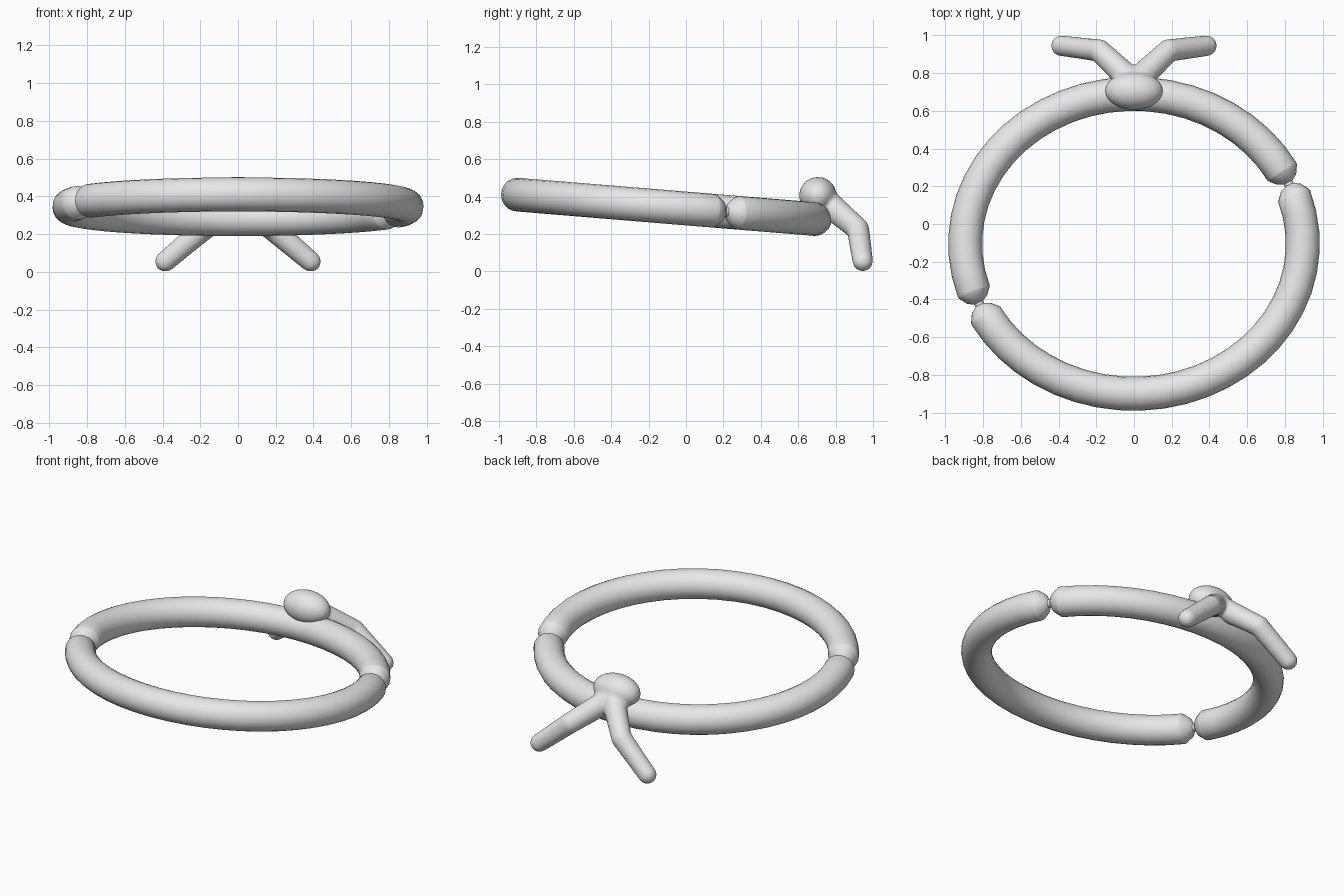
import bpy, bmesh, math
from mathutils import Vector

if "Cube" in bpy.data.objects:
    bpy.data.objects.remove(bpy.data.objects["Cube"])

grey = bpy.data.materials.new("plain grey")
grey.diffuse_color = (0.8, 0.8, 0.8, 1)
grey.use_nodes = True
grey.node_tree.nodes["Principled BSDF"].inputs["Base Color"].default_value = grey.diffuse_color


def tube(name, path, radii, sides=20, closed=False):
    """Loft circular rings along a path, using a fixed up direction."""
    bm = bmesh.new()
    n = len(path)
    rings = []
    for i, (p, r) in enumerate(zip(path, radii)):
        a = path[(i - 1) % n] if closed else path[max(i - 1, 0)]
        b = path[(i + 1) % n] if closed else path[min(i + 1, n - 1)]
        d = (p - a).normalized() + (b - p).normalized()
        d.normalize()
        side = d.cross(Vector((0, 0, 1))).normalized()
        up = side.cross(d)
        rings.append([bm.verts.new(p + r * (side * math.cos(t) + up * math.sin(t)))
                      for t in (2 * math.pi * k / sides for k in range(sides))])
    for i in range(n if closed else n - 1):
        r0, r1 = rings[i], rings[(i + 1) % n]
        for k in range(sides):
            j = (k + 1) % sides
            bm.faces.new((r0[k], r0[j], r1[j], r1[k]))
    if not closed:
        bm.faces.new(rings[0])
        bm.faces.new(rings[-1])
    bmesh.ops.recalc_face_normals(bm, faces=bm.faces)
    me = bpy.data.meshes.new(name)
    bm.to_mesh(me)
    bm.free()
    ob = bpy.data.objects.new(name, me)
    bpy.context.collection.objects.link(ob)
    me.materials.append(grey)
    return ob


def smooth(ob, angle=40):
    bpy.ops.object.select_all(action='DESELECT')
    ob.select_set(True)
    bpy.context.view_layer.objects.active = ob
    bpy.ops.object.shade_smooth_by_angle(angle=math.radians(angle))


# Tilted oval band, pinched at two opposite points
PINCH = 23.6
profile = [(-5.2, .09), (-4.6, .087), (-1.8, .058), (-0.5, .025),
           (0.5, .025), (1.8, .058), (4.6, .087), (5.2, .09)]
path, radii = [], []
for half in (0, 180):
    stations = profile + [(5.2 + 169.6 * k / 24, .09) for k in range(1, 24)]
    for off, r in stations:
        t = math.radians(PINCH + half + off)
        y = -0.105 + 0.795 * math.sin(t)
        path.append(Vector((0.895 * math.cos(t), y, 0.345 - 0.082 * (y + 0.105))))
        radii.append(r)
smooth(tube("band", path, radii, closed=True))

# Knot at the back
bpy.ops.mesh.primitive_uv_sphere_add(segments=32, ring_count=16, radius=1,
                                     location=(0, 0.705, 0.405))
knot = bpy.context.object
knot.name = "knot_with_tails"
knot.scale = (0.155, 0.1, 0.1)
bpy.ops.object.transform_apply(location=True, scale=True)
knot.data.materials.append(grey)

# Two bent tails with rounded tips
tails = []
for s in (-1, 1):
    root = Vector((0, 0.745, 0.375))
    elbow = Vector((s * 0.185, 0.92, 0.225))
    tip = Vector((s * 0.385, 0.945, 0.055))
    d = (tip - elbow).normalized()
    pts, rad = [root, elbow], [.072, .062]
    for k in range(6):
        a = math.radians(k * 17)
        pts.append(tip + d * 0.055 * math.sin(a))
        rad.append(0.055 * math.cos(a))
    tails.append(tube("tail", pts, rad))

# Fuse the knot and tails into one soft shape
bpy.ops.object.select_all(action='DESELECT')
for ob in tails + [knot]:
    ob.select_set(True)
bpy.context.view_layer.objects.active = knot
bpy.ops.object.join()
rm = knot.modifiers.new("fuse", 'REMESH')
rm.mode = 'VOXEL'
rm.voxel_size = 0.011
sm = knot.modifiers.new("soften", 'SMOOTH')
sm.factor = 0.5
sm.iterations = 5
bpy.ops.object.modifier_apply(modifier="fuse")
bpy.ops.object.modifier_apply(modifier="soften")
smooth(knot, 60)
